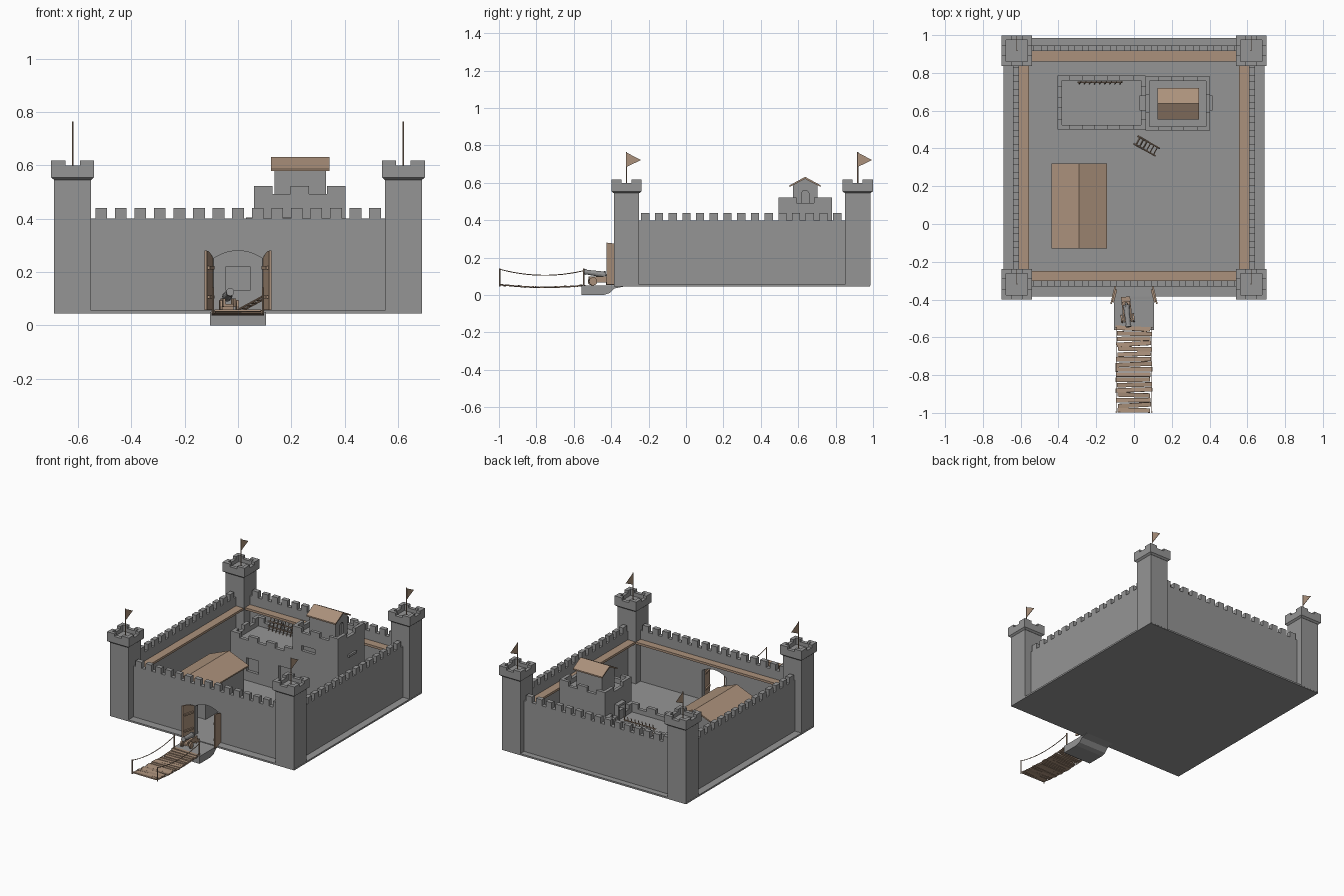
import bpy, bmesh, math, random
from mathutils import Vector, Matrix

if "Cube" in bpy.data.objects:
    bpy.data.objects.remove(bpy.data.objects["Cube"])
random.seed(4)

def material(name, rgb):
    m = bpy.data.materials.new(name)
    m.diffuse_color = (*rgb, 1)
    m.use_nodes = True
    m.node_tree.nodes["Principled BSDF"].inputs["Base Color"].default_value = m.diffuse_color
    return m
STONE = material("grey stone", (0.30, 0.30, 0.30))
WOOD = material("tan wood", (0.41, 0.285, 0.20))

def box(bm, x0, x1, y0, y1, z0, z1, rot=None):
    m = Matrix.Translation(((x0+x1)/2, (y0+y1)/2, (z0+z1)/2))
    if rot:
        m = m @ rot
    bmesh.ops.create_cube(bm, size=1, matrix=m @ Matrix.Diagonal((x1-x0, y1-y0, z1-z0, 1)))

def rod(bm, a, b, r, r2=None, n=6):
    a, b = Vector(a), Vector(b)
    d = b - a
    m = Matrix.Translation((a+b)/2) @ d.to_track_quat('Z', 'Y').to_matrix().to_4x4()
    bmesh.ops.create_cone(bm, cap_ends=True, segments=n, radius1=r, radius2=r if r2 is None else r2,
                          depth=d.length, matrix=m)

def prism(bm, pts, offset):
    f = bm.faces.new([bm.verts.new(p) for p in pts])
    ext = bmesh.ops.extrude_face_region(bm, geom=[f], use_keep_orig=True)
    bmesh.ops.translate(bm, vec=offset, verts=[v for v in ext['geom'] if isinstance(v, bmesh.types.BMVert)])

def finish(bm, name, mat):
    bmesh.ops.recalc_face_normals(bm, faces=bm.faces)
    me = bpy.data.meshes.new(name)
    bm.to_mesh(me)
    bm.free()
    me.materials.append(mat)
    ob = bpy.data.objects.new(name, me)
    bpy.context.collection.objects.link(ob)
    return ob

def boxes(name, mat, *bs):
    bm = bmesh.new()
    for b in bs:
        box(bm, *b)
    return finish(bm, name, mat)

def cut(ob, cutter):
    mod = ob.modifiers.new("opening", 'BOOLEAN')
    mod.operation, mod.object, mod.solver = 'DIFFERENCE', cutter, 'EXACT'
    dg = bpy.context.evaluated_depsgraph_get()
    ob.data = bpy.data.meshes.new_from_object(ob.evaluated_get(dg))
    ob.modifiers.clear()
    bpy.data.objects.remove(cutter)

def parapet(bm, x0, x1, y0, y1, z0, z1, top, t, nx, ny):
    """Low ring wall with nx / ny merlons per side, one at each corner."""
    for a, b, c, d in ((x0, x1, y0, y0+t), (x0, x1, y1-t, y1), (x0, x0+t, y0+t, y1-t), (x1-t, x1, y0+t, y1-t)):
        box(bm, a, b, c, d, z0, z1)
    wx, wy = (x1-x0)/(2*nx-1), (y1-y0)/(2*ny-1)
    for i in range(nx):
        for y in (y0, y1-t):
            box(bm, x0+2*i*wx, x0+(2*i+1)*wx, y, y+t, z1, top)
    for i in range(ny):
        a, b = y0+2*i*wy, y0+(2*i+1)*wy
        for x in (x0, x1-t):
            box(bm, x, x+t, max(a, y0+t), min(b, y1-t), z1, top)

# Courtyard slab
boxes("courtyard_floor", STONE, (-.69, .69, -.385, .985, .045, .056))

# Curtain walls; the front one gets an arched gate
front = boxes("front_wall", STONE, (-.6, .6, -.33, -.30, .05, .4))
arch = [(-.09, -.4, .056), (.09, -.4, .056)]
arch += [(.09-.18*i/10, -.4, .28-.028*(1-.2*i)**2) for i in range(11)]
bm = bmesh.new()
prism(bm, arch, (0, .2, 0))
cut(front, finish(bm, "gate_cutter", STONE))
boxes("back_wall", STONE, (-.6, .6, .915, .945, .05, .4))
boxes("side_walls", STONE, (-.64, -.61, -.3, .9, .05, .4), (.61, .64, -.3, .9, .05, .4))

# Merlons on all four walls
bm = bmesh.new()
p = 1.1/15
for i in range(15):
    x, y = -.535+i*p, -.24+i*p
    for a in (-.33, .915):
        box(bm, x, x+.6*p, a, a+.03, .4, .44)
    for a in (-.64, .61):
        box(bm, a, a+.03, y, y+.6*p, .4, .44)
finish(bm, "wall_merlons", STONE)

# Wooden wall walks
boxes("wall_walk", WOOD, (-.61, .61, -.30, -.25, .325, .34), (-.61, .61, .86, .915, .325, .34),
      (-.61, -.555, -.25, .86, .325, .34), (.555, .61, -.25, .86, .325, .34))

# Corner towers with heads, poles and pennants
towers, poles, flags = bmesh.new(), bmesh.new(), bmesh.new()
for x in (-.62, .62):
    for y in (-.318, .918):
        box(towers, x-.069, x+.069, y-.068, y+.068, .05, .545)
        m = Matrix.Translation((x, y, .55)) @ Matrix.Rotation(math.pi/4, 4, 'Z')
        bmesh.ops.create_cone(towers, cap_ends=True, segments=4, radius1=.069*2**.5, radius2=.081*2**.5,
                              depth=.01, matrix=m)
        box(towers, x-.081, x+.081, y-.081, y+.081, .555, .575)
        parapet(towers, x-.081, x+.081, y-.081, y+.081, .575, .6, .618, .024, 2, 2)
        rod(poles, (x, y, .575), (x, y, .765), .003)
        prism(flags, [(x-.001, y, .762), (x-.001, y, .685), (x-.001, y+.077, .722)], (.002, 0, 0))
finish(towers, "corner_towers", STONE)
finish(poles, "flag_poles", WOOD)
finish(flags, "pennants", WOOD)

# Keep: low wing and high block, with recessed openings
wing = boxes("keep_wing", STONE, (-.405, .06, .5, .785, .05, .30))
cut(wing, boxes("wing_cutter", STONE, (-.285, -.195, .4, .52, .12, .21), (-.045, .045, .4, .52, .13, .22)))
block = boxes("keep_block", STONE, (.06, .402, .495, .78, .05, .46))
cut(block, boxes("block_cutter", STONE, (.13, .23, .4, .515, .37, .405), (.0, .075, .61, .67, .30, .39)))
bm = bmesh.new()
parapet(bm, -.405, .06, .5, .785, .30, .33, .36, .024, 4, 3)
parapet(bm, .06, .402, .495, .78, .46, .492, .522, .022, 3, 2)
finish(bm, "keep_parapets", STONE)
boxes("keep_door_frame", STONE, (.03, .06, .60, .612, .30, .4), (.03, .06, .668, .68, .30, .4),
      (.03, .06, .60, .68, .39, .405), (.40, .415, .60, .68, .36, .375))

def house(name, along_x, a0, a1, c, half, z0, eave, ridge, over, ends):
    """Gabled stone house with a wooden roof shell; ridge runs along x or y."""
    def pt(a, s, z):
        return (a, c+s, z) if along_x else (c+s, a, z)
    def shift(d):
        return (d, 0, 0) if along_x else (0, d, 0)
    slope = (ridge-eave)/(half+over)
    body = bmesh.new()
    prism(body, [pt(a0, s, z) for s, z in ((-half, z0), (half, z0), (half, eave+over*slope-.008),
                 (0, ridge-.01), (-half, eave+over*slope-.008))], shift(a1-a0))
    ob = finish(body, name+"_walls", STONE)
    roof = bmesh.new()
    w = half+over
    prism(roof, [pt(a0-ends, s, z) for s, z in ((-w, eave), (0, ridge), (w, eave), (w, eave-.009),
                 (0, ridge-.011), (-w, eave-.009))], shift(a1-a0+2*ends))
    finish(roof, name+"_roof", WOOD)
    return ob

lookout = house("lookout", True, .137, .33, .637, .065, .46, .587, .632, .018, .013)
bm = bmesh.new()
prism(bm, [(.32, .637+s, z) for s, z in ((-.02, .47), (.02, .47), (.02, .545), (.01, .558), (-.01, .558),
           (-.02, .545))], (.1, 0, 0))
cut(lookout, finish(bm, "lookout_door_cutter", STONE))
hall = house("hall", False, -.11, .30, -.29, .125, .05, .265, .325, .022, .02)
cut(hall, boxes("hall_door_cutter", STONE, (-.18, -.1, .06, .13, .056, .18)))

# Spear rack on the wing roof
bm = bmesh.new()
for z in (.325, .36):
    rod(bm, (-.3, .75, z), (-.06, .75, z), .004)
for i in range(9):
    x = -.29+i*.027
    rod(bm, (x, .742, .30), (x+.01, .755, .385), .003)
finish(bm, "spear_rack", WOOD)

# Leaning ladder in the courtyard
bm = bmesh.new()
a, b, w = Vector((.01, .445, .058)), Vector((.125, .38, .12)), Vector((.011, .02, 0))
for s in (-1, 1):
    rod(bm, a+w*s, b+w*s, .004, n=4)
for i in range(6):
    c = a.lerp(b, .1+.16*i)
    rod(bm, c-w, c+w, .003, n=4)
finish(bm, "ladder", WOOD)

# Gate leaves swung outwards
bm = bmesh.new()
for s in (-1, 1):
    h, f = Vector((s*.094, -.33, 0)), Vector((s*.117, -.424, 0))
    top = [h.lerp(f, t/4) + Vector((0, 0, .28-.027*(1-t/4)**2)) for t in range(5)]
    prism(bm, [h+Vector((0, 0, .057)), f+Vector((0, 0, .057))] + top[::-1], (s*.009, 0, 0))
    for z in (.1, .21):
        box(bm, s*.103-.006, s*.103+.006, -.415, -.345, z, z+.012, Matrix.Rotation(s*.24, 4, 'Z'))
finish(bm, "gate_leaves", WOOD)

# Rock landing in front of the gate
bm = bmesh.new()
prism(bm, [(-.105, y, z) for y, z in ((-.56, 0), (-.44, 0), (-.41, .01), (-.385, .035), (-.33, .046),
           (-.33, .054), (-.40, .05), (-.56, .05))], (.21, 0, 0))
finish(bm, "gate_landing", STONE)

# Rope bridge
def sag(t, z0, z1, depth):
    return z0+(z1-z0)*t-depth*4*t*(1-t)
bm = bmesh.new()
n = 17
for i in range(n):
    t = (i+.5)/n
    y, z = -1+.46*t, sag(t, .056, .052, .012)
    l, r = random.uniform(.084, .1), random.uniform(.084, .1)
    box(bm, -l, r, y-.0115, y+.0115, z-.004, z+.004,
        Matrix.Rotation(random.uniform(-.06, .06), 4, 'Z') @ Matrix.Rotation(random.uniform(-.15, .15), 4, 'X'))
finish(bm, "bridge_planks", WOOD)
bm = bmesh.new()
for x in (-.094, .094):
    for y in (-.996, -.548):
        rod(bm, (x, y, .045), (x, y, .142), .004)
    for z0, z1, d in ((.138, .13, .028), (.055, .05, .012)):
        pts = [(x, -.996+.448*i/12, sag(i/12, z0, z1, d)) for i in range(13)]
        for q0, q1 in zip(pts, pts[1:]):
            rod(bm, q0, q1, .0025)
finish(bm, "bridge_ropes_and_posts", WOOD)

# Cannon on its carriage
spin = Matrix.Translation((-.035, -.485, 0)) @ Matrix.Rotation(.1, 4, 'Z')
bm = bmesh.new()
for (y0, z0, r0), (y1, z1, r1) in (((.055, .108, .017), (-.055, .124, .012)), ((-.048, .123, .015), (-.06, .125, .015)),
                                   ((.055, .108, .019), (.045, .1095, .019)), ((.07, .106, .006), (.05, .109, .006))):
    rod(bm, (0, y0, z0), (0, y1, z1), r0, r1, 12)
bm.transform(spin)
finish(bm, "cannon_barrel", STONE)
bm = bmesh.new()
for s in (-1, 1):
    box(bm, s*.02-.004, s*.02+.004, -.035, .075, .07, .1)
    rod(bm, (s*.026, -.015, .073), (s*.036, -.015, .073), .022, n=12)
box(bm, -.02, .02, -.03, .075, .068, .08)
box(bm, -.024, .024, .06, .1, .054, .07)
bm.transform(spin)
finish(bm, "cannon_carriage", WOOD)
